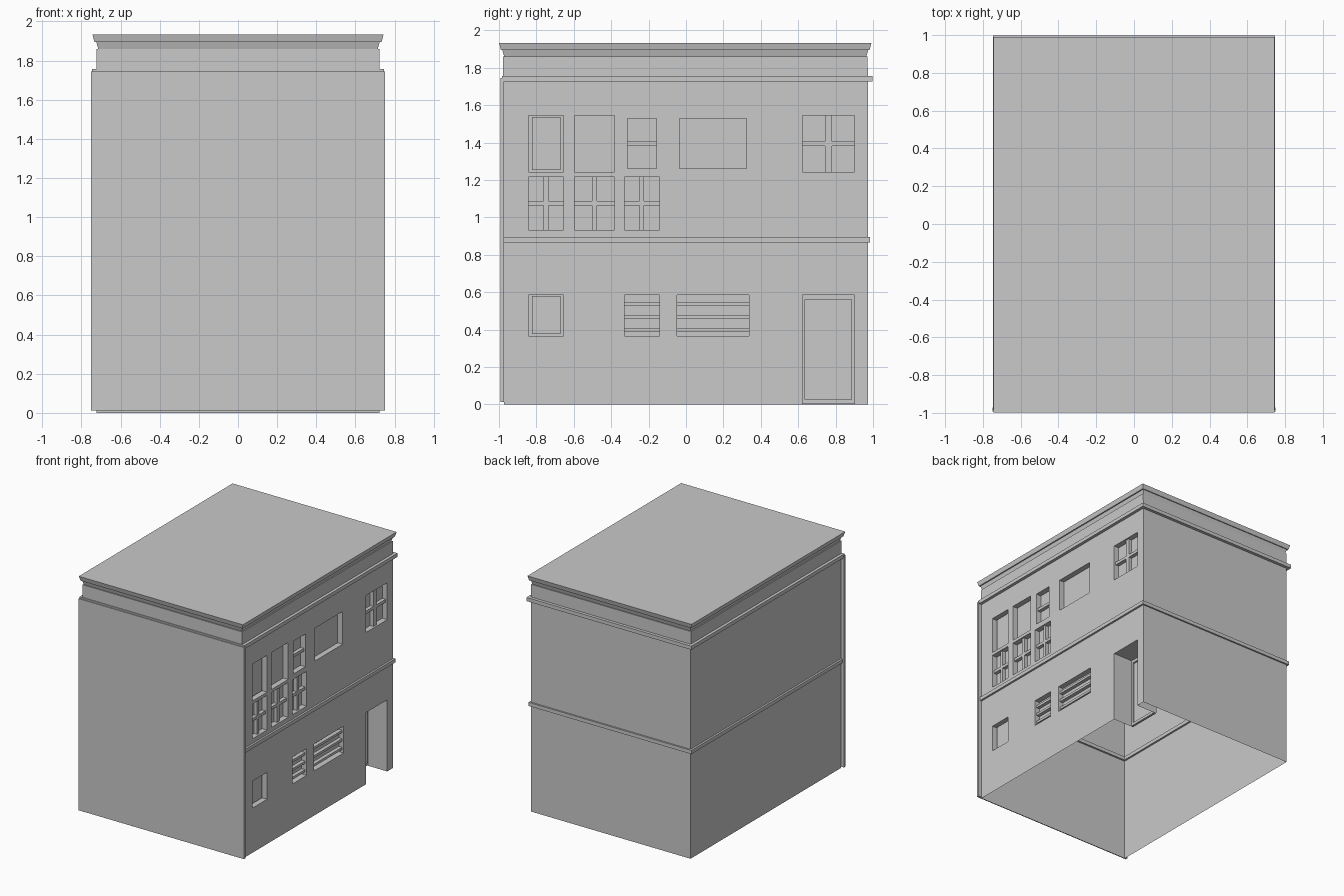
import bpy
import bmesh

cube = bpy.data.objects.get("Cube")
if cube:
    bpy.data.objects.remove(cube, do_unlink=True)

grey = bpy.data.materials.new("plain_grey")
grey.use_nodes = True
grey.diffuse_color = (0.588, 0.588, 0.588, 1)
grey.node_tree.nodes["Principled BSDF"].inputs["Base Color"].default_value = grey.diffuse_color

X, Y, TOP = 0.722, 0.972, 1.8      # wall half sizes and wall height
DEPTH, DOOR_DEPTH = 0.045, 0.19    # recess depths


def finish(name, bm):
    mesh = bpy.data.meshes.new(name)
    bm.to_mesh(mesh)
    bm.free()
    mesh.materials.append(grey)
    obj = bpy.data.objects.new(name, mesh)
    bpy.context.collection.objects.link(obj)
    return obj


def quad(bm, *points):
    return bm.faces.new([bm.verts.new(p) for p in points])


def box(name, x, y, z):
    bm = bmesh.new()
    bmesh.ops.create_cube(bm, size=1)
    for v in bm.verts:
        v.co = [r[0] if c < 0 else r[1] for c, r in zip(v.co, (x, y, z))]
    return finish(name, bm)


def stack(name, profile, cy=0.0, closed=False, cap=False):
    """Rectangular moulding swept from (half x, half y, z) steps."""
    bm = bmesh.new()
    rings = [[bm.verts.new((sx * hx, cy + sy * hy, z))
              for sx, sy in ((-1, -1), (1, -1), (1, 1), (-1, 1))]
             for hx, hy, z in profile]
    pairs = list(zip(rings, rings[1:]))
    if closed:
        pairs.append((rings[-1], rings[0]))
    for a, b in pairs:
        for i in range(4):
            j = (i + 1) % 4
            bm.faces.new((a[i], a[j], b[j], b[i]))
    if cap:
        bm.faces.new(rings[-1])
    return finish(name, bm)


def band(name, hx, hy, z0, z1, cy=0.0):
    ix, iy = X - 0.015, Y - 0.015
    stack(name, [(ix, iy, z0), (hx, hy, z0), (hx, hy, z1), (ix, iy, z1)], cy, closed=True)


# Openings in the windowed side: y range, z range, style
COL_A, COL_B, COL_C = (-0.842, -0.655), (-0.596, -0.382), (-0.329, -0.142)
HIGH, MID, LOW = (1.243, 1.545), (0.933, 1.217), (0.366, 0.586)
SHORT = (1.262, 1.53)
openings = [
    (COL_A, HIGH, "panel"), (COL_B, HIGH, "plain"),
    ((-0.313, -0.158), SHORT, "bar"), ((-0.035, 0.323), SHORT, "plain"),
    ((0.623, 0.9), HIGH, "cross"),
    (COL_A, MID, "cross"), (COL_B, MID, "cross"), (COL_C, MID, "cross"),
    (COL_A, LOW, "panel"), (COL_C, LOW, "slats"), ((-0.048, 0.337), LOW, "slats"),
    ((0.623, 0.9), (0.0, 0.586), "door"),
]

# Open-bottomed walls, with recesses sunk into the windowed side
bm = bmesh.new()
quad(bm, (-X, -Y, 0), (X, -Y, 0), (X, -Y, TOP), (-X, -Y, TOP))
quad(bm, (X, Y, 0), (-X, Y, 0), (-X, Y, TOP), (X, Y, TOP))
quad(bm, (-X, Y, 0), (-X, -Y, 0), (-X, -Y, TOP), (-X, Y, TOP))
ys = sorted({-Y, Y} | {v for o in openings for v in o[0]})
zs = sorted({0.0, TOP} | {v for o in openings for v in o[1]})
for y0, y1 in zip(ys, ys[1:]):
    for z0, z1 in zip(zs, zs[1:]):
        cy, cz = (y0 + y1) / 2, (z0 + z1) / 2
        if not any(a < cy < b and c < cz < d for (a, b), (c, d), _ in openings):
            quad(bm, (X, y0, z0), (X, y1, z0), (X, y1, z1), (X, y0, z1))
for (y0, y1), (z0, z1), style in openings:
    back = X - (DOOR_DEPTH if style == "door" else DEPTH)
    corners = [(y0, z0), (y1, z0), (y1, z1), (y0, z1)]
    for i in range(4):
        if style == "door" and i == 0:
            continue
        a, b = corners[i], corners[(i + 1) % 4]
        quad(bm, (X, *a), (X, *b), (back, *b), (back, *a))
    quad(bm, *[(back, *c) for c in corners])
bmesh.ops.remove_doubles(bm, verts=bm.verts, dist=0.0001)
finish("walls", bm)

# Window bars, slats, panels and the door frame
bar_x = (X - DEPTH - 0.002, X - 0.015)
for n, ((y0, y1), (z0, z1), style) in enumerate(openings, 1):
    cy, cz = (y0 + y1) / 2, (z0 + z1) / 2
    if style in ("cross", "bar"):
        box(f"window_{n}_crossbar", bar_x, (y0, y1), (cz - 0.012, cz + 0.012))
    if style == "cross":
        half = (y1 - y0) * 0.065
        box(f"window_{n}_mullion", bar_x, (cy - half, cy + half), (z0, z1))
    elif style == "panel":
        box(f"window_{n}_panel", (X - DEPTH - 0.002, X - DEPTH + 0.012),
            (y0 + 0.018, y1 - 0.016), (z0 + 0.01, z1 - 0.007))
    elif style == "slats":
        for k in range(3):
            z = z0 + 0.033 + k * 0.07
            box(f"window_{n}_slat_{k + 1}", bar_x, (y0, y1), (z - 0.01, z + 0.01))
    elif style == "door":
        fx = (X - DOOR_DEPTH - 0.002, X - DOOR_DEPTH + 0.015)
        box("door_frame_front", fx, (y0, y0 + 0.014), (0.005, z1))
        box("door_frame_back", fx, (y1 - 0.014, y1), (0.005, z1))
        box("door_frame_top", fx, (y0, y1), (z1 - 0.025, z1))
        box("door_frame_sill", fx, (y0, y1), (0.005, 0.028))

# Blank slab covering the front
box("front_slab", (-0.75, 0.75), (-0.993, -Y), (0.012, 1.745))

# Bands between storeys and under the cornice
band("middle_band", 0.738, 0.985, 0.866, 0.896)
band("upper_band", 0.747, 0.991, 1.727, 1.757, cy=0.006)

# Stepped, flaring cornice with the flat roof on top
stack("cornice_and_roof", [
    (0.723, 0.974, 1.75), (0.723, 0.974, 1.86), (0.714, 0.968, 1.86),
    (0.724, 0.978, 1.895), (0.734, 0.986, 1.895), (0.743, 0.995, 1.932),
], cy=-0.004, cap=True)
